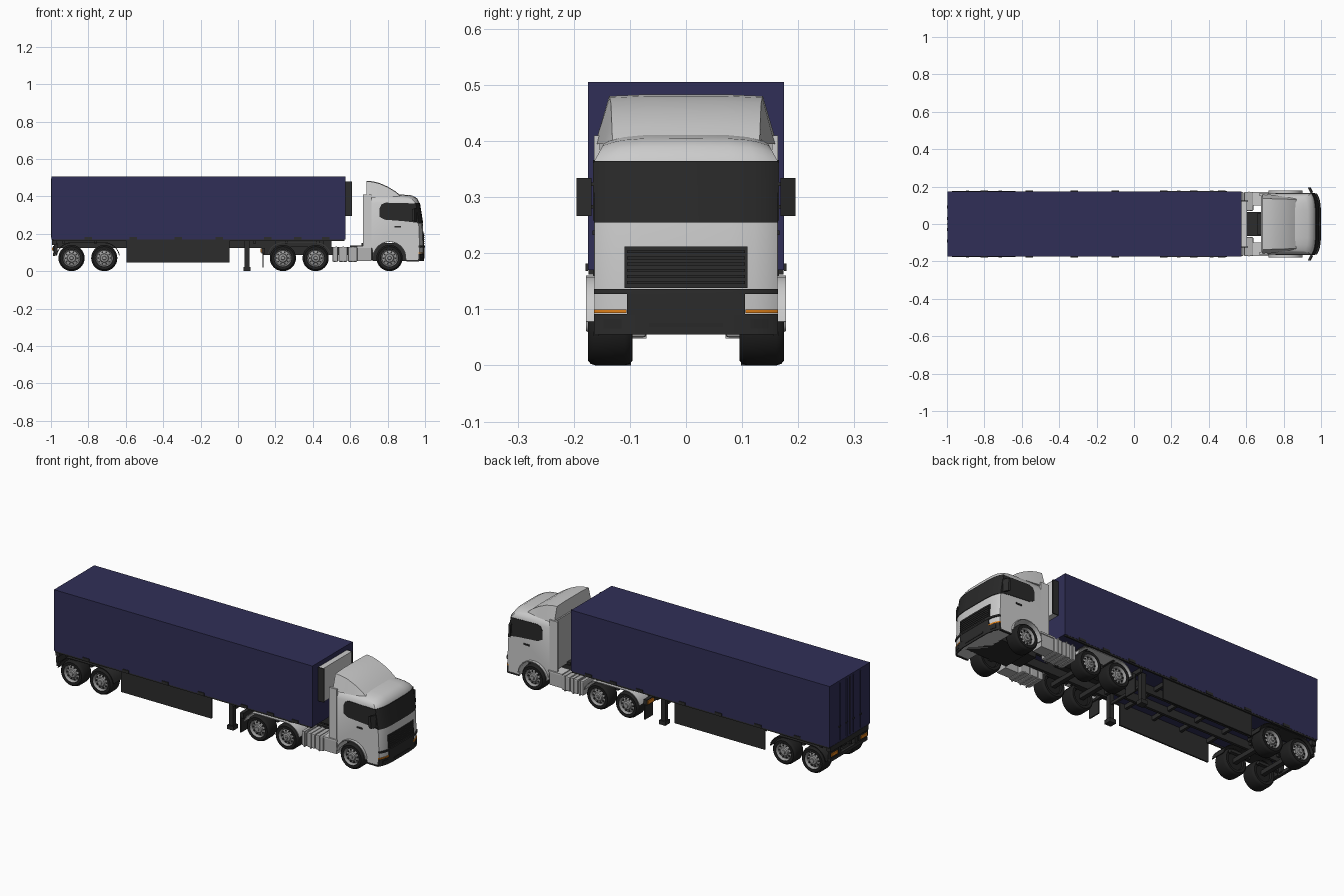
import bpy, bmesh, math
from mathutils import Matrix, Vector

cube = bpy.data.objects.get("Cube")
if cube:
    bpy.data.objects.remove(cube)


def material(name, r, g, b):
    m = bpy.data.materials.new(name)
    m.use_nodes = True
    m.diffuse_color = (r, g, b, 1)
    m.node_tree.nodes["Principled BSDF"].inputs["Base Color"].default_value = (r, g, b, 1)
    return m


NAVY = material("navy", .03, .028, .095)
WHITE = material("cab_white", .6, .6, .6)
SILVER = material("silver", .45, .45, .45)
CHAR = material("charcoal", .025, .025, .025)
GLASS = material("dark_glass", .022, .022, .022)
TYRE = material("tyre_black", .014, .014, .014)
RIM = material("rim_grey", .33, .33, .33)
ORANGE = material("orange", .75, .22, .01)


def finish(bm, name, mat, smooth=None):
    bmesh.ops.remove_doubles(bm, verts=bm.verts, dist=1e-5)
    bmesh.ops.recalc_face_normals(bm, faces=bm.faces)
    me = bpy.data.meshes.new(name)
    bm.to_mesh(me)
    bm.free()
    me.materials.append(mat)
    ob = bpy.data.objects.new(name, me)
    bpy.context.collection.objects.link(ob)
    if smooth:
        bpy.ops.object.select_all(action='DESELECT')
        ob.select_set(True)
        bpy.context.view_layer.objects.active = ob
        bpy.ops.object.shade_smooth_by_angle(angle=math.radians(smooth))
    return ob


def box(name, x, y, z, mat, bevel=0):
    """Box from three (low, high) ranges."""
    bm = bmesh.new()
    size = [b - a for a, b in (x, y, z)]
    mid = [(a + b) / 2 for a, b in (x, y, z)]
    bmesh.ops.create_cube(bm, size=1, matrix=Matrix.Translation(mid) @ Matrix.Diagonal((*size, 1)))
    if bevel:
        bmesh.ops.bevel(bm, geom=bm.edges[:], offset=bevel, segments=2, affect='EDGES', profile=.5)
    return finish(bm, name, mat)


def pair(name, x, y, z, mat, bevel=0):
    """The same box on the left and right sides."""
    box(name + "_left", x, y, z, mat, bevel)
    box(name + "_right", x, (-y[1], -y[0]), z, mat, bevel)


def extrude(name, pts, ys, mat, smooth=None, shape=None, cuts=()):
    """Side outline swept over y stations, with optional cuts and reshaping."""
    bm = bmesh.new()
    rings = [[bm.verts.new((x, y, z)) for x, z in pts] for y in ys]
    for a, b in zip(rings, rings[1:]):
        for i in range(len(pts)):
            j = (i + 1) % len(pts)
            bm.faces.new((a[i], a[j], b[j], b[i]))
    bm.faces.new(rings[0])
    bm.faces.new(rings[-1])
    for z in cuts:
        bmesh.ops.bisect_plane(bm, geom=bm.verts[:] + bm.edges[:] + bm.faces[:],
                               plane_co=(0, 0, z), plane_no=(0, 0, 1))
    if shape:
        for v in bm.verts:
            v.co = shape(v.co)
    return finish(bm, name, mat, smooth)


def lathe(name, profile, x, y, z, side, mat):
    """Profile of (radius, inset from the outer face), turned about the axle."""
    bm = bmesh.new()
    vs = [bm.verts.new((x + r, side * (y - d), z)) for r, d in profile]
    es = [bm.edges.new(e) for e in zip(vs, vs[1:])]
    bmesh.ops.spin(bm, geom=vs + es, cent=(x, 0, z), axis=(0, 1, 0),
                   angle=math.tau, steps=32)
    return finish(bm, name, mat, 35)


# Trailer body, doors and side latches
W = .175
box("trailer_body", (-.996, .575), (-W, W), (.17, .505), NAVY)
box("door_gap", (-.999, -.996), (-.002, .002), (.18, .495), CHAR)
for y in (-.09, -.03, .03, .09):
    box("door_lock_rod", (-1, -.996), (y - .002, y + .002), (.18, .495), NAVY)
    box("door_lock_handle", (-1, -.996), (y - .008, y + .008), (.25, .258), CHAR)
for x in (-.82, -.58, -.34, -.12, .14, .3, .45):
    pair("side_latch", (x, x + .04), (W, .179), (.168, .182), CHAR)
pair("lower_rail", (-.99, .57), (.165, .174), (.162, .17), CHAR)
box("cooling_unit", (.575, .605), (-.12, .12), (.295, .48), WHITE)
pair("cooling_unit_side", (.575, .61), (.12, .126), (.295, .48), CHAR)

# Trailer underframe
pair("trailer_beam", (-.98, .5), (.045, .06), (.125, .17), CHAR)
for i in range(9):
    x = -.94 + i * .17
    box("cross_member", (x, x + .015), (-.16, .16), (.148, .17), CHAR)
pair("side_skirt", (-.595, -.045), (.158, .166), (.047, .17), CHAR)
pair("landing_leg", (.035, .062), (.105, .13), (.02, .17), CHAR)
pair("landing_foot", (.03, .068), (.098, .137), (0, .022), CHAR)
box("landing_brace", (.042, .055), (-.11, .11), (.1, .115), CHAR)
box("coupling_plate", (.2, .46), (-.08, .08), (.13, .168), CHAR)

# Trailer rear end
box("rear_beam", (-.995, -.97), (-.165, .165), (.14, .168), CHAR)
box("underrun_bar", (-.99, -.975), (-.16, .16), (.082, .1), CHAR)
pair("underrun_support", (-.985, -.965), (.06, .08), (.09, .15), CHAR)
pair("rear_light_board", (-.99, -.98), (.085, .165), (.104, .135), CHAR)
pair("rear_light", (-.995, -.99), (.1, .155), (.11, .127), ORANGE)

# Tractor chassis, side tanks and rear end
pair("tractor_rail", (.13, .92), (.045, .062), (.085, .13), CHAR)
box("gearbox", (.66, .9), (-.06, .06), (.06, .15), CHAR)
box("catwalk", (.6, .7), (-.065, .065), (.13, .136), CHAR)
for a, b in ((.505, .535), (.538, .585), (.588, .638)):
    pair("side_tank", (a, b), (.07, .172), (.05, .13), SILVER, .006)
for x in (.522, .56, .612):
    pair("tank_strap", (x, x + .006), (.07, .175), (.048, .133), SILVER)
pair("side_step", (.638, .715), (.1, .165), (.055, .125), SILVER)
pair("step_tread", (.635, .72), (.1, .17), (.125, .134), WHITE)
box("tractor_rear_beam", (.125, .145), (-.16, .16), (.095, .125), CHAR)
pair("tractor_light", (.12, .125), (.1, .155), (.1, .12), ORANGE)
pair("tractor_mudflap", (.13, .137), (.1, .17), (.02, .1), CHAR)


# Wheels and axles
TYRE_PROFILE = [(.045, .01), (.047, .001), (.061, 0), (.067, .005), (.07, .014), (.07, .066),
                (.067, .075), (.061, .08), (.047, .079), (.043, .07), (.001, .07)]
RIM_PROFILE = [(.049, .004), (.046, .001), (.043, .004), (.04, .016), (.024, .01),
               (.021, .003), (.011, .001), (.009, -.003), (.0005, -.003)]
for x in (-.89, -.715, .24, .415, .81):
    for side in (-1, 1):
        lathe("tyre", TYRE_PROFILE, x, W, .07, side, TYRE)
        lathe("rim", RIM_PROFILE, x, W, .07, side, RIM)
        bm = bmesh.new()
        for k in range(10):
            a = k * math.tau / 10
            spot = Vector((x + .032 * math.cos(a), side * (W - .0115), .07 + .032 * math.sin(a)))
            bmesh.ops.create_cone(bm, cap_ends=True, segments=10, radius1=.0045, radius2=.0045, depth=.005,
                                  matrix=Matrix.Translation(spot) @ Matrix.Rotation(math.pi / 2, 4, 'X'))
        finish(bm, "rim_holes", CHAR)
    box("axle", (x - .012, x + .012), (-.11, .11), (.058, .082), CHAR)
    pair("spring", (x - .06, x + .06), (.06, .08), (.085, .1), CHAR)


# Mudguards over the paired wheels
def mudguard(name, x0, x1, r, start, mat, y0, y1):
    arc = [math.radians(start + (90 - start) * i / 6) for i in range(7)]

    def path(rad):
        back = [(x0 - rad * math.cos(a), .07 + rad * math.sin(a)) for a in arc]
        front = [(x1 + rad * math.cos(a), .07 + rad * math.sin(a)) for a in reversed(arc)]
        return back + front
    outline = path(r) + path(r - .004)[::-1]
    for s in (-1, 1):
        extrude(name, outline, (s * y0, s * y1), mat, 40)


mudguard("trailer_mudguard", -.89, -.715, .084, 10, CHAR, .09, .176)
mudguard("tractor_mudguard", .24, .415, .084, 15, WHITE, .09, .176)
mudguard("cab_wheel_arch", .81, .81, .09, 5, WHITE, .15, .178)

# Cab: outline with a wheel arch, bowed across the front and roof
H = .163
FRONT = [(.055, .99), (.13, .993), (.25, .988), (.32, .977), (.365, .97), (.39, .957), (.405, .93)]


def front_x(z):
    for (z0, x0), (z1, x1) in zip(FRONT, FRONT[1:]):
        if z <= z1:
            return x0 + (x1 - x0) * (z - z0) / (z1 - z0)
    return FRONT[-1][1]


def bow(y):
    return (abs(y) / H) ** 5


def cab_shape(co):
    x, y, z = co
    k = bow(y)
    if x > .92:
        x -= .022 * k
    if z > .365:
        y *= 1 - 2.2 * (z - .365)
        z -= .35 * (z - .365) * k
    return Vector((x, y, z))


arch = [(.81 + .088 * math.cos(math.radians(a)), .07 + .088 * math.sin(math.radians(a)))
        for a in range(-5, 171, 25)]
outline = [(x, z) for z, x in FRONT] + [(.85, .412), (.69, .412), (.69, .13), (.715, .13)] + arch[::-1] + [(.9, .055)]
stations = [H * t for t in (-1, -.96, -.88, -.75, -.5, 0, .5, .75, .88, .96, 1)]
extrude("cab", outline, stations, WHITE, 35, cab_shape, (.365,))
box("cab_floor", (.72, .975), (-.09, .09), (.055, .15), CHAR)
pair("rear_deflector", (.667, .715), (.153, .164), (.135, .41), WHITE)
box("cab_back", (.68, .69), (-.155, .155), (.14, .41), SILVER)

# Roof spoiler: tapered sections running forward
bm = bmesh.new()
rings = []
for x, top, wide, narrow in ((.688, .483, .162, .137), (.72, .48, .158, .136), (.757, .471, .153, .134),
                             (.8, .452, .147, .133), (.84, .428, .141, .132), (.872, .402, .135, .131)):
    rings.append([bm.verts.new((x, y, z)) for y, z in
                  ((-wide, .395), (-narrow, top - .003), (-narrow * .5, top), (narrow * .5, top),
                   (narrow, top - .003), (wide, .395))])
for a, b in zip(rings, rings[1:]):
    for i in range(6):
        j = (i + 1) % 6
        bm.faces.new((a[i], a[j], b[j], b[i]))
bm.faces.new(rings[0])
bm.faces.new(rings[-1])
finish(bm, "roof_spoiler", WHITE, 35)


# Thin panels that follow the bowed cab front
def front_panel(name, y0, y1, z0, z1, mat, lift=.003):
    zs = [z0] + [z for z, _ in FRONT if z0 < z < z1] + [z1]
    back = [(front_x(z) - .004, z) for z in zs]
    face = [(front_x(z) + lift, z) for z in reversed(zs)]
    ys = sorted({y0, y1} | {y for y in stations if y0 < y < y1})
    extrude(name, back + face, ys, mat, 35, lambda c: Vector((c.x - .022 * bow(c.y), c.y, c.z)))


E = H + .001
front_panel("windscreen", -E, E, .255, .364, GLASS)
front_panel("bumper", -E, E, .055, .092, CHAR, .005)
front_panel("bumper_centre", -.105, .105, .09, .13, CHAR, .005)
front_panel("bumper_bar", -E, E, .127, .136, CHAR, .007)
front_panel("grille", -.11, .11, .138, .212, CHAR, .003)
for i in range(6):
    z = .145 + i * .011
    front_panel("grille_slat", -.105, .105, z, z + .005, GLASS, .006)
front_panel("bumper_slot", -.066, .066, .068, .076, GLASS, .007)
for s in (-1, 1):
    lo, hi = sorted((s * .106, s * E))
    front_panel("indicator_strip", lo, hi, .093, .1, ORANGE, .004)
    lo, hi = sorted((s * .115, s * .147))
    front_panel("fog_lamp", lo, hi, .066, .083, GLASS, .007)
    # Side windows, door handles and mirrors
    window = [(.757, .29), (.757, .335), (.768, .358), (.79, .366), (.95, .362),
              (.962, .258), (.9, .266), (.785, .275)]
    extrude("side_window", window, (s * .16, s * .1655), GLASS)
    mirror = [(.945, .268), (.958, .266), (.956, .334), (.943, .332)]
    extrude("mirror", mirror, (s * .168, s * .195), CHAR, None,
            lambda c: Vector((c.x - .5 * (abs(c.y) - .168), c.y, c.z)))
    for z in (.28, .32):
        lo, hi = sorted((s * .155, s * .175))
        box("mirror_arm", (.943, .952), (lo, hi), (z, z + .006), CHAR)
pair("door_handle", (.837, .872), (.16, .167), (.232, .24), CHAR)
pair("cab_sill", (.9, .968), (.155, .165), (.052, .06), CHAR)
